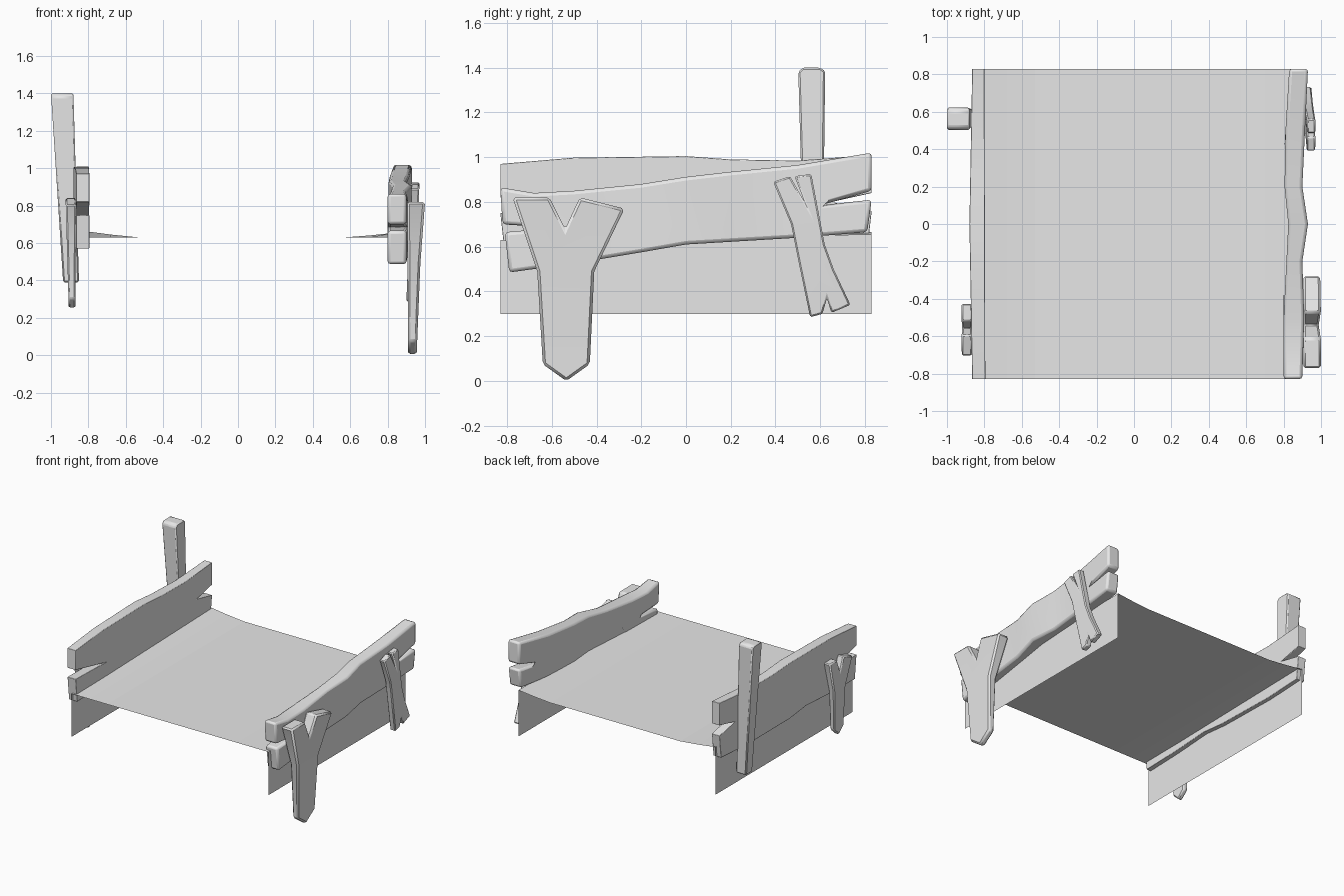
import bpy, bmesh
from math import radians

cube = bpy.data.objects.get("Cube")
if cube:
    bpy.data.objects.remove(cube, do_unlink=True)

grey = bpy.data.materials.new("pale_grey")
grey.use_nodes = True
grey.diffuse_color = (0.8, 0.8, 0.8, 1)
grey.node_tree.nodes["Principled BSDF"].inputs["Base Color"].default_value = (0.8, 0.8, 0.8, 1)


def finish(name, bm, bevel=0, segments=1, angle=30):
    mesh = bpy.data.meshes.new(name)
    bm.to_mesh(mesh)
    bm.free()
    mesh.materials.append(grey)
    obj = bpy.data.objects.new(name, mesh)
    bpy.context.collection.objects.link(obj)
    if bevel:
        mod = obj.modifiers.new("worn_edges", 'BEVEL')
        mod.width, mod.segments = bevel, segments
        mod.limit_method, mod.angle_limit = 'ANGLE', radians(32)
        bpy.ops.object.select_all(action='DESELECT')
        obj.select_set(True)
        bpy.context.view_layer.objects.active = obj
        bpy.ops.object.shade_smooth_by_angle(angle=radians(angle))
    return obj


def lerp(stops, t):
    """Piecewise linear value from (position, value) stops."""
    if t <= stops[0][0]:
        return stops[0][1]
    for (a, va), (b, vb) in zip(stops, stops[1:]):
        if t <= b:
            return va + (vb - va) * (t - a) / (b - a)
    return stops[-1][1]


def board(name, outline, low, high, axis, cuts, bevel, segments=1):
    """Side outline (y, z) given thickness from x=low to x=high along an axis."""
    bm = bmesh.new()
    face = bm.faces.new([bm.verts.new((0, y, z)) for y, z in outline])
    new = bmesh.ops.extrude_face_region(bm, geom=[face])["geom"]
    bmesh.ops.translate(bm, vec=(1, 0, 0), verts=[v for v in new if isinstance(v, bmesh.types.BMVert)])
    normal = [0, 0, 0]
    normal[axis] = 1
    for c in cuts:
        bmesh.ops.bisect_plane(bm, geom=bm.verts[:] + bm.edges[:] + bm.faces[:], dist=0.005,
                               plane_co=[c * n for n in normal], plane_no=normal)
    for v in bm.verts:
        v.co.x = lerp(high if v.co.x > 0.5 else low, v.co[axis])
    bmesh.ops.recalc_face_normals(bm, faces=bm.faces)
    return finish(name, bm, bevel, segments)


# Floor sheet folded down into a skirt on both sides
columns = [(-0.83, 0.3, 0.3), (-0.83, 0.63, 0.665), (-0.68, 0.63, 0.645), (-0.53, 0.63, 0.63),
           (0.57, 0.63, 0.63), (0.7, 0.63, 0.64), (0.84, 0.63, 0.655), (0.84, 0.3, 0.3)]
bm = bmesh.new()
rows = [(bm.verts.new((x, -0.83, zf)), bm.verts.new((x, 0.83, zb))) for x, zf, zb in columns]
for (a, b), (c, d) in zip(rows, rows[1:]):
    bm.faces.new((a, c, d, b))
finish("floor_sheet", bm)

# Side planks, split at both ends
stations = [-0.5, -0.2, 0, 0.2, 0.5]
left_outline = [(-0.83, 0.865), (-0.82, 0.7), (-0.58, 0.685), (-0.81, 0.665), (-0.79, 0.485),
                (-0.5, 0.525), (-0.2, 0.575), (0, 0.61), (0.5, 0.64), (0.81, 0.665),
                (0.83, 0.81), (0.6, 0.785), (0.83, 0.85), (0.83, 1.02), (0.5, 0.965),
                (0.2, 0.935), (0, 0.912), (-0.2, 0.88), (-0.5, 0.85), (-0.68, 0.84)]
board("left_plank", left_outline,
      [(-0.82, 0.8), (-0.5, 0.8), (0, 0.825), (0.2, 0.805), (0.5, 0.81), (0.83, 0.83)],
      [(-0.82, 0.9), (-0.5, 0.91), (-0.2, 0.9), (0, 0.93), (0.2, 0.9), (0.83, 0.93)],
      1, stations, 0.02, 2)

right_outline = [(-0.83, 0.97), (-0.83, 0.82), (-0.47, 0.74), (-0.83, 0.75), (-0.81, 0.57),
                 (-0.5, 0.58), (-0.2, 0.6), (0, 0.58), (0.5, 0.57), (0.81, 0.585),
                 (0.83, 0.76), (0.65, 0.8), (0.83, 0.84), (0.83, 1.01), (0.5, 0.985),
                 (0.2, 0.99), (0, 1.005), (-0.2, 1.002), (-0.5, 0.998)]
board("right_plank", right_outline, [(-0.83, -0.865), (0, -0.88), (0.83, -0.865)],
      [(-0.83, -0.795), (0.83, -0.8)], 1, stations, 0.018, 2)

# Forked stakes: a large one on the left, a smaller turned copy on the right
fork = [(-0.775, 0.82), (-0.665, 0.49), (-0.64, 0.075), (-0.535, 0), (-0.43, 0.075),
        (-0.41, 0.49), (-0.275, 0.77), (-0.475, 0.82), (-0.54, 0.68), (-0.61, 0.82)]
board("left_forked_stake", fork, [(0, 0.91), (0.82, 0.905)],
      [(0, 0.955), (0.49, 0.975), (0.82, 1.0)], 2, [0.49], 0.012)
small_fork = [(-0.565 - (y + 0.525) * 0.56, 0.25 + z * 0.72) for y, z in fork]
board("right_forked_stake", small_fork, [(0.25, -0.905), (0.84, -0.922)],
      [(0.25, -0.87), (0.84, -0.865)], 2, [0.6], 0.008)

# Leaning stake, notched at both ends
leaning = [(0.39, 0.89), (0.47, 0.7), (0.51, 0.5), (0.555, 0.285), (0.61, 0.3), (0.63, 0.37),
           (0.65, 0.305), (0.735, 0.34), (0.66, 0.5), (0.62, 0.61), (0.56, 0.925),
           (0.485, 0.915), (0.53, 0.8), (0.465, 0.915)]
board("left_leaning_stake", leaning, [(0.28, 0.9), (0.92, 0.925)],
      [(0.28, 0.945), (0.6, 0.96), (0.92, 0.97)], 2, [0.61], 0.007)

# Tall post, widening toward the top
post = [(0.53, 0.39), (0.61, 0.39), (0.622, 1.385), (0.6, 1.4), (0.52, 1.4), (0.502, 1.38)]
board("tall_post", post, [(0.39, -0.935), (1.4, -1.0)], [(0.39, -0.85), (1.4, -0.88)], 2, [], 0.008)
